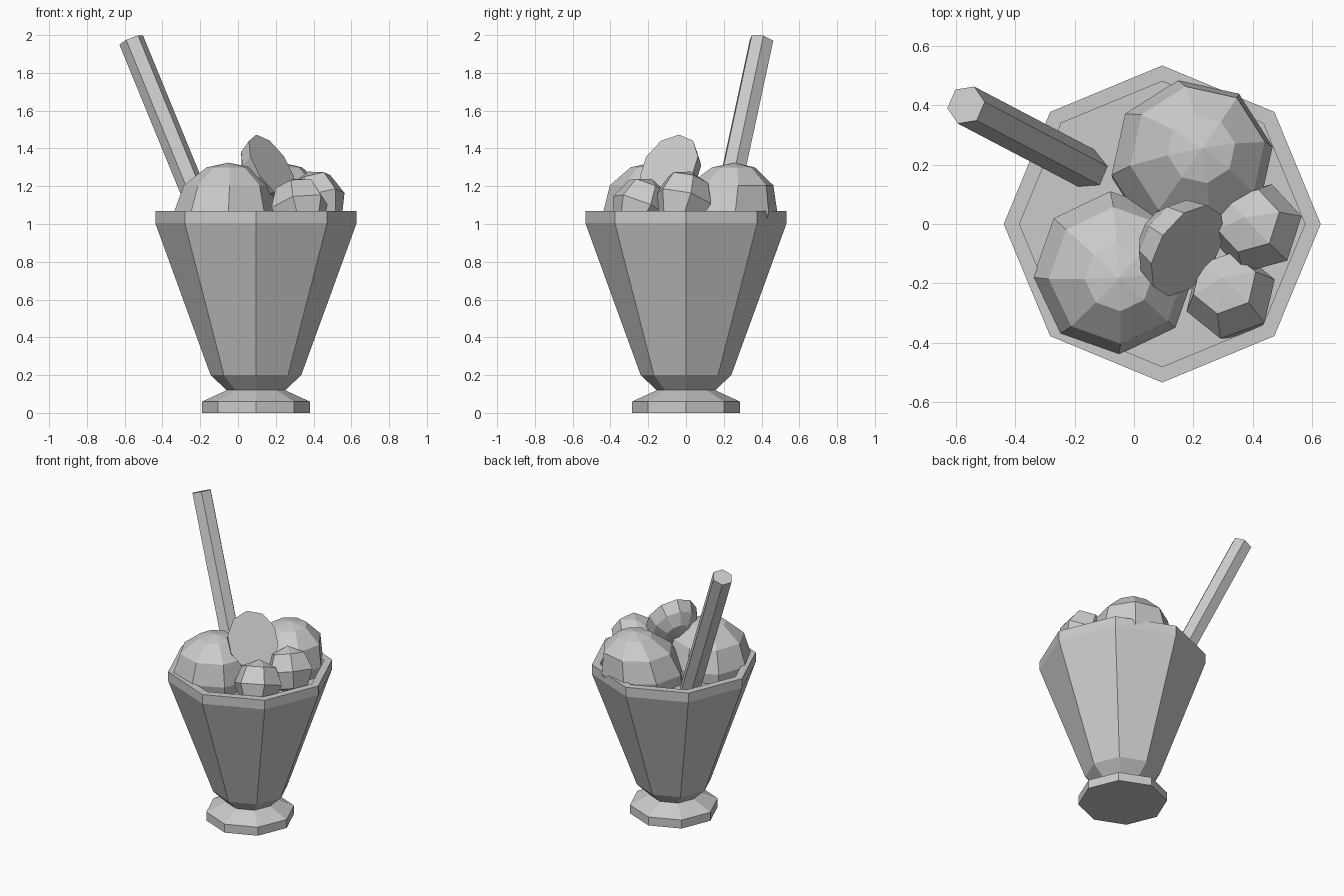
import bpy, bmesh
from math import sin, cos, pi, radians
from mathutils import Vector, Matrix

if "Cube" in bpy.data.objects:
    bpy.data.objects.remove(bpy.data.objects["Cube"])


def lathe(name, profile, sides, phase=0.0, mat=None, shift=(0, 0)):
    """Faceted solid of stacked rings. profile = (radius, z); shift leans the top ring sideways."""
    bm = bmesh.new()
    z0, z1 = profile[0][1], profile[-1][1]
    rings = []
    for r, z in profile:
        t = (z - z0) / (z1 - z0) if z1 != z0 else 0
        sx, sy = shift[0] * t, shift[1] * t
        n = sides if r > 0 else 1
        rings.append([bm.verts.new((r * cos(phase + 2 * pi * i / sides) + sx,
                                    r * sin(phase + 2 * pi * i / sides) + sy, z))
                      for i in range(n)])
    for a, b in zip(rings, rings[1:]):
        for i in range(sides):
            j = (i + 1) % sides
            if len(b) == 1:
                bm.faces.new((a[i], a[j], b[0]))
            elif len(a) == 1:
                bm.faces.new((a[0], b[j], b[i]))
            else:
                bm.faces.new((a[i], a[j], b[j], b[i]))
    if len(rings[0]) > 1:
        bm.faces.new(rings[0][::-1])
    if len(rings[-1]) > 1:
        bm.faces.new(rings[-1])
    bmesh.ops.recalc_face_normals(bm, faces=bm.faces)
    if mat:
        bm.transform(mat)
    me = bpy.data.meshes.new(name)
    bm.to_mesh(me)
    bm.free()
    ob = bpy.data.objects.new(name, me)
    bpy.context.collection.objects.link(ob)
    return ob


def frame(origin, x_hint, z_axis):
    """Matrix whose local z follows z_axis and whose local x is close to x_hint."""
    z = Vector(z_axis).normalized()
    x = Vector(x_hint)
    x = (x - z * x.dot(z)).normalized()
    m = Matrix((x, z.cross(x), z)).transposed().to_4x4()
    m.translation = Vector(origin)
    return m


CX = 0.095  # axis of the glass

# Octagonal footed glass; its inner floor is the surface of the filling
lathe("sundae_glass", [(0.285, 0), (0.285, 0.06), (0.155, 0.12), (0.24, 0.20),
                       (0.533, 1.005), (0.533, 1.07), (0.48, 1.07), (0.48, 0.99)],
      8, 0, Matrix.Translation((CX, 0, 0)))

# Two large eight-sided scoops
SCOOP = [(0.262, 0.98), (0.275, 1.06), (0.23, 1.205), (0.115, 1.30), (0, 1.325)]
lathe("left_scoop", SCOOP, 8, radians(3), Matrix.Translation((-0.07, -0.16, 0)), (0.02, -0.02))
lathe("back_scoop", SCOOP, 8, radians(10), Matrix.Translation((0.185, 0.2, 0)), (0.045, 0.055))

# Two small faceted berries
R = 0.158
BERRY = [(R * sin(a), -R * cos(a)) for a in (0, pi / 4, pi / 2, 3 * pi / 4)] + [(0, R)]
BERRY[0] = (0, -R)
lathe("right_berry", BERRY, 6, 0.2, frame((0.415, -0.015, 1.13), (1, 0, 0), (-0.3, 0.25, 1)))
lathe("front_berry", BERRY, 6, 0.3, frame((0.325, -0.24, 1.095), (1, 0, 0), (-0.2, 0.4, 1)))

# Halved fruit: flat cut face looks to the front right, round side behind
HALF = [(0.172 * cos(radians(a)), 0.16 * sin(radians(a))) for a in (0, 30, 60)] + [(0, 0.16)]
lathe("halved_fruit", HALF, 10, 0,
      frame((0.18, -0.09, 1.305), (-0.4, 0.25, 1), (-0.72, 0.47, -0.5))
      @ Matrix.Diagonal((1.13, 1, 1, 1)))

# Six-sided wafer straw leaning to the back left
lean = Vector((-0.41, 0.215, 1))
top = Vector((-0.565, 0.40, 1.973))
foot = top - lean * 1.05
lathe("wafer_straw", [(0.068, 0), (0.068, (top - foot).length)], 6, 0,
      frame(foot, (cos(radians(9)), sin(radians(9)), 0.35), lean))
